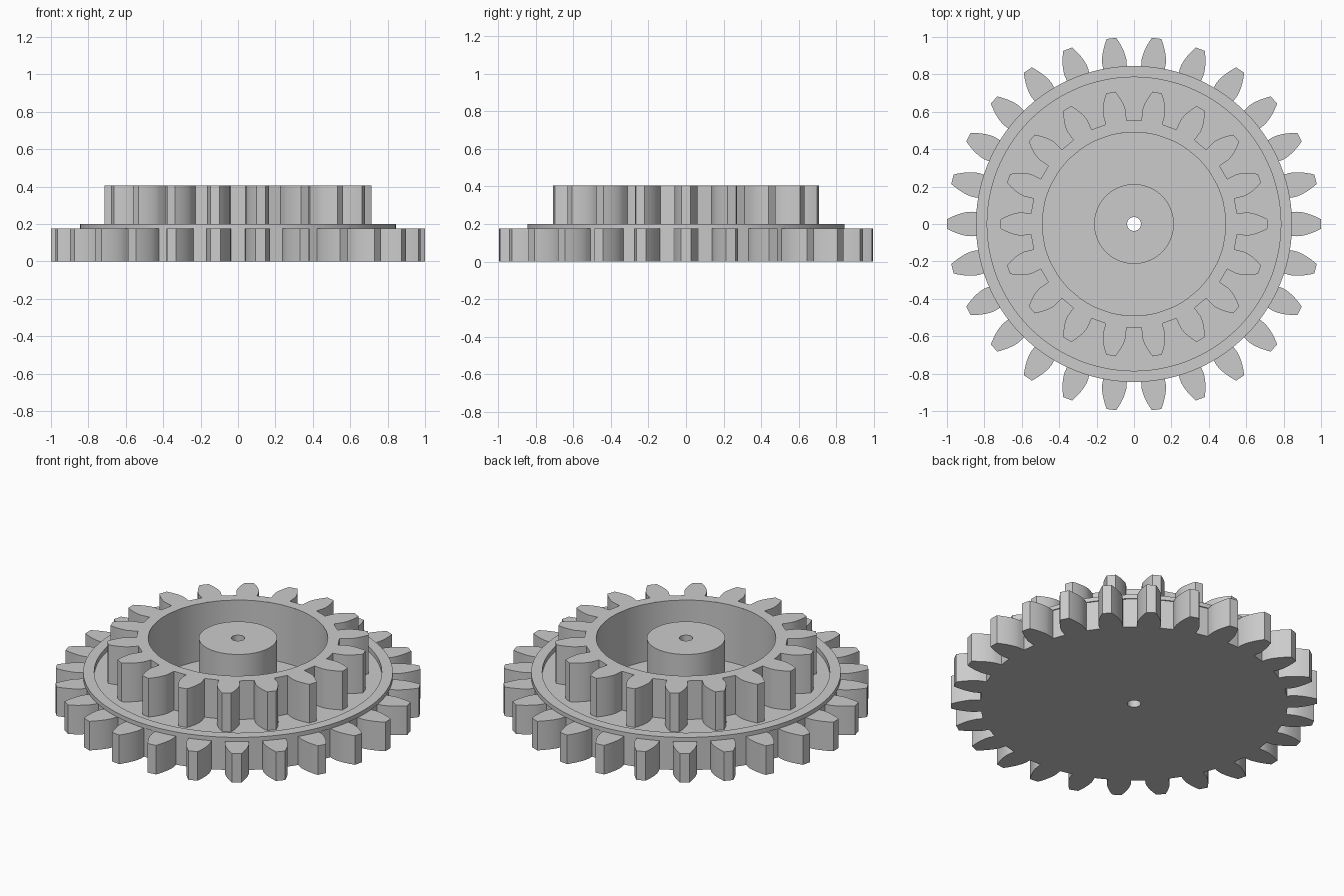
import bpy
import bmesh
from math import sin, cos, tan, acos, pi, radians

cube = bpy.data.objects.get("Cube")
if cube:
    bpy.data.objects.remove(cube)

# Shared gear sizes
MODULE = 1 / 14
PRESSURE = radians(20)
BORE, HUB, CUP = 0.037, 0.213, 0.49
FLOOR, DECK, RIM, TOP = 0.06, 0.172, 0.2, 0.405
GEAR_TOP = 0.175

grey = bpy.data.materials.new("light grey")
grey.use_nodes = True
COLOUR = (0.6, 0.6, 0.6, 1)
grey.diffuse_color = COLOUR
grey.node_tree.nodes["Principled BSDF"].inputs["Base Color"].default_value = COLOUR


def finish(bm, name):
    mesh = bpy.data.meshes.new(name)
    bm.to_mesh(mesh)
    bm.free()
    obj = bpy.data.objects.new(name, mesh)
    bpy.context.collection.objects.link(obj)
    mesh.materials.append(grey)
    bpy.ops.object.select_all(action="DESELECT")
    obj.select_set(True)
    bpy.context.view_layer.objects.active = obj
    bpy.ops.object.shade_smooth_by_angle(angle=radians(25))
    return obj


def ring(bm, polar, z):
    return [bm.verts.new((r * cos(a), r * sin(a), z)) for r, a in polar]


def skin(bm, first, second):
    """Join two closed rings with quads."""
    n = len(first)
    for i in range(n):
        j = (i + 1) % n
        bm.faces.new((first[i], second[i], second[j], first[j]))


def gear_outline(teeth, steps=7):
    """Involute spur gear as (radius, angle) points, one tooth centred on +x."""
    pitch = teeth * MODULE / 2
    base, tip, root = pitch * cos(PRESSURE), pitch + MODULE, pitch - 1.25 * MODULE

    def inv(a):
        return tan(a) - a

    def half_angle(r):
        a = acos(min(1, base / r))
        return pi / (2 * teeth) + inv(PRESSURE) - inv(a)

    radii = [root] + [base + (tip - base) * i / steps for i in range(steps + 1)]
    flank = [(r, half_angle(r)) for r in radii]
    tooth = [(r, -a) for r, a in flank] + [(r, a) for r, a in reversed(flank)]
    return [(r, a + 2 * pi * k / teeth) for k in range(teeth) for r, a in tooth]


def gear(name, teeth, z0, z1, top_inner, bottom_inner=None):
    bm = bmesh.new()
    outline = gear_outline(teeth)
    low, high = ring(bm, outline, z0), ring(bm, outline, z1)
    skin(bm, high, low)
    skin(bm, ring(bm, [(top_inner, a) for r, a in outline], z1), high)
    if bottom_inner:
        skin(bm, low, ring(bm, [(bottom_inner, a) for r, a in outline], z0))
    return finish(bm, name)


def lathe(name, profile, segments=144):
    bm = bmesh.new()
    angles = [2 * pi * i / segments for i in range(segments)]
    rings = [ring(bm, [(r, a) for a in angles], z) for r, z in profile]
    for first, second in zip(rings, rings[1:]):
        skin(bm, first, second)
    return finish(bm, name)


# Hub, cup, recessed deck and raised rim
lathe("hub_and_rim", [
    (BORE, 0), (BORE, TOP), (HUB, TOP), (HUB, FLOOR), (CUP, FLOOR), (CUP, DECK),
    (0.785, DECK), (0.785, RIM), (0.845, RIM), (0.845, GEAR_TOP), (0.82, GEAR_TOP),
])
# Wall of the cup inside the small gear
lathe("cup_wall", [(CUP, TOP), (CUP, DECK)])
# Toothed wheels
gear("large_gear", 26, 0, GEAR_TOP, 0.82, BORE)
gear("small_gear", 18, DECK, TOP, CUP)

# Flip the cup wall so that it faces the axis
bpy.data.objects["cup_wall"].data.flip_normals()
